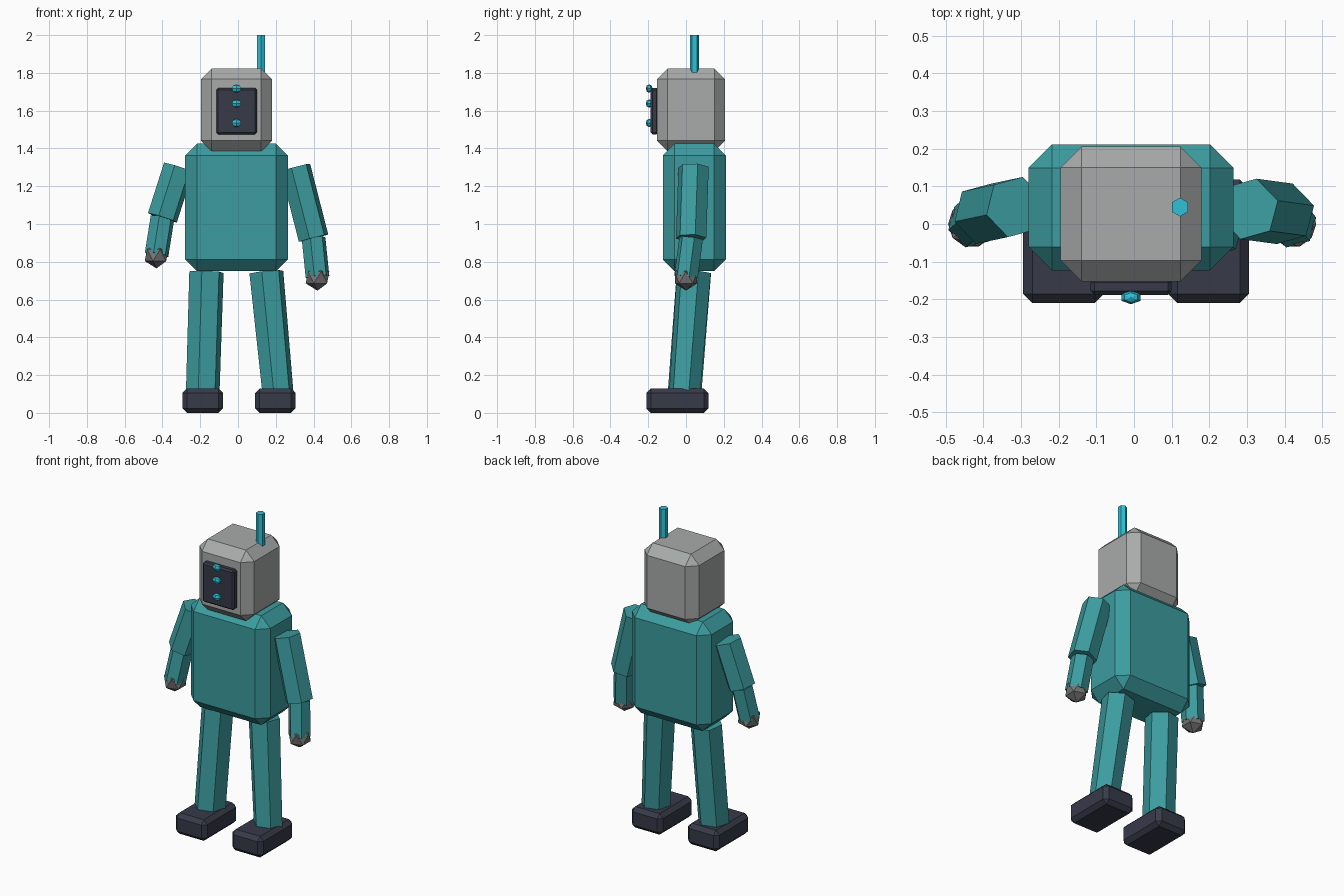
import bpy
import math
from mathutils import Vector, Matrix

cube = bpy.data.objects.get("Cube")
if cube:
    bpy.data.objects.remove(cube, do_unlink=True)


def material(name, rgb):
    m = bpy.data.materials.new(name)
    m.use_nodes = True
    m.diffuse_color = (*rgb, 1)
    m.node_tree.nodes["Principled BSDF"].inputs["Base Color"].default_value = (*rgb, 1)
    return m


TEAL = material("teal paint", (0.045, 0.335, 0.35))
GREY = material("light grey metal", (0.39, 0.41, 0.40))
HAND = material("dark grey metal", (0.18, 0.18, 0.185))
DARK = material("charcoal", (0.038, 0.043, 0.066))
CYAN = material("bright cyan", (0.03, 0.53, 0.68))


def finish(name, mat):
    ob = bpy.context.object
    ob.name = name
    ob.data.materials.append(mat)
    return ob


def box(name, lo, hi, bevel, mat):
    """Chamfered box between two corners."""
    lo, hi = Vector(lo), Vector(hi)
    bpy.ops.mesh.primitive_cube_add(size=1)
    ob = finish(name, mat)
    ob.data.transform(Matrix.Translation((lo + hi) / 2) @ Matrix.Diagonal((*(hi - lo), 1)))
    mod = ob.modifiers.new("chamfer", "BEVEL")
    mod.width = bevel
    mod.segments = 1
    return ob


def limb(name, bottom, top, r_bottom, r_top, mat, turn=45):
    """Six-sided tube between two points."""
    a, b = Vector(bottom), Vector(top)
    bpy.ops.mesh.primitive_cone_add(vertices=6, radius1=r_bottom, radius2=r_top,
                                    depth=(b - a).length)
    ob = finish(name, mat)
    tilt = Vector((0, 0, 1)).rotation_difference(b - a).to_matrix().to_4x4()
    ob.data.transform(Matrix.Translation((a + b) / 2) @ tilt
                      @ Matrix.Rotation(math.radians(turn), 4, "Z"))
    return ob


# Body and head
box("torso", (-0.28, -0.123, 0.75), (0.264, 0.211, 1.425), 0.062, TEAL)
box("head", (-0.195, -0.153, 1.385), (0.179, 0.206, 1.823), 0.056, GREY)
limb("antenna", (0.122, 0.045, 1.80), (0.122, 0.045, 2.0), 0.025, 0.025, CYAN, 0)

# Face panel with a column of lights
box("face_panel", (-0.115, -0.188, 1.475), (0.1, -0.145, 1.72), 0.01, DARK)
for i, z in enumerate((1.535, 1.638, 1.717)):
    bpy.ops.mesh.primitive_uv_sphere_add(segments=6, ring_count=4, radius=1)
    light = finish(f"face_light_{i + 1}", CYAN)
    light.data.transform(Matrix.Translation((-0.008, -0.195, z))
                         @ Matrix.Diagonal((0.029, 0.018, 0.022, 1)))

# Arms: shoulder, elbow and wrist of each side
arms = {
    "right": ((-0.315, 0.045, 1.30), (-0.40, 0.027, 1.033), (-0.431, 0, 0.838)),
    "left": ((0.304, 0.04, 1.30), (0.40, 0.027, 0.925), (0.421, 0, 0.72)),
}
for side, (shoulder, elbow, wrist) in arms.items():
    limb(side + "_upper_arm", elbow, shoulder, 0.083, 0.083, TEAL)
    limb(side + "_forearm", wrist, elbow, 0.065, 0.065, TEAL)
    bpy.ops.mesh.primitive_ico_sphere_add(subdivisions=1, radius=0.07)
    hand = finish(side + "_hand", HAND)
    hand.data.transform(Matrix.Translation(Vector(wrist) + Vector((0, 0, -0.003))))

# Legs and feet
limb("right_leg", (-0.187, -0.008, 0.10), (-0.167, 0.042, 0.745), 0.092, 0.094, TEAL)
limb("left_leg", (0.212, -0.008, 0.10), (0.15, 0.042, 0.745), 0.085, 0.093, TEAL)
for side, x in (("right", -0.187), ("left", 0.198)):
    box(side + "_foot", (x - 0.107, -0.21, 0), (x + 0.107, 0.118, 0.13), 0.024, DARK)
